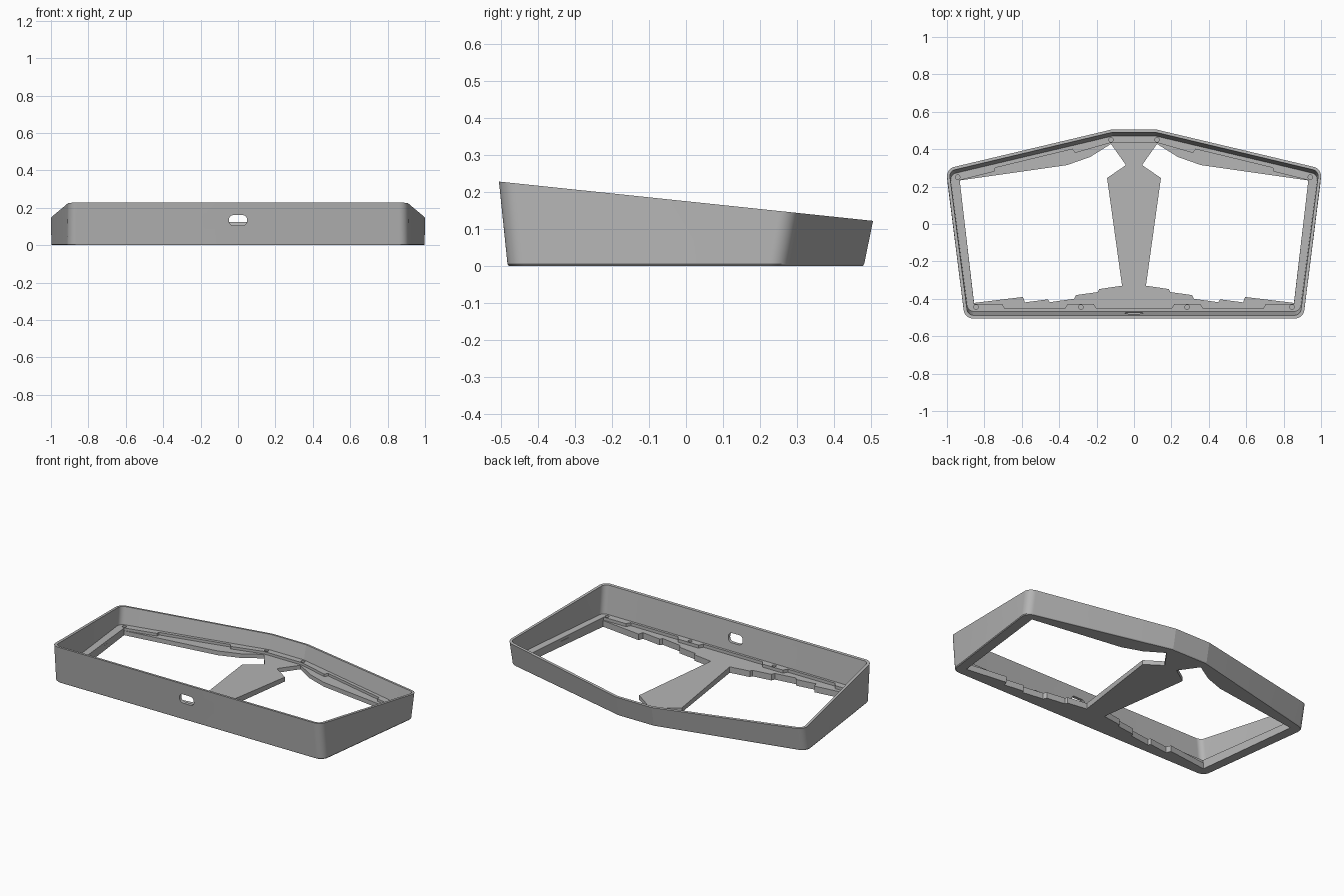
import bpy, bmesh
from math import radians, sin, cos, pi
from mathutils import Vector

cube = bpy.data.objects.get("Cube")
if cube:
    bpy.data.objects.remove(cube, do_unlink=True)

grey = bpy.data.materials.new("satin_grey")
grey.use_nodes = True
colour = (0.46, 0.46, 0.46, 1)
grey.diffuse_color = colour
grey.node_tree.nodes["Principled BSDF"].inputs["Base Color"].default_value = colour


def mirrored(half):
    """Close a half outline across the x = 0 plane."""
    return half + [(-x, y) for x, y in reversed(half)]


def rounded(points, radii, steps=10):
    """Round each corner of a 2D outline with its own radius."""
    out = []
    for i, (p, r) in enumerate(zip(points, radii)):
        p = Vector(p)
        if r == 0:
            out.append(tuple(p))
            continue
        a = (Vector(points[i - 1]) - p).normalized()
        b = (Vector(points[(i + 1) % len(points)]) - p).normalized()
        half = a.angle(b) / 2
        centre = p + (a + b).normalized() * r / sin(half)
        reach = r * cos(half) / sin(half)
        start, end = p + a * reach - centre, p + b * reach - centre
        turn = start.angle(end)
        for k in range(steps + 1):
            t = k / steps
            v = (start * sin((1 - t) * turn) + end * sin(t * turn)) / sin(turn)
            out.append(tuple(centre + v))
    return out


def outline(half, r):
    radii = [0] + [r] * (len(half) - 1)
    return rounded(mirrored(half), radii + radii[::-1])


def at_height(points, height):
    return [Vector((x, y, height(y))) for x, y in points]


def loft(name, loops):
    """Closed solid through matching loops."""
    bm = bmesh.new()
    rings = [[bm.verts.new(p) for p in loop] for loop in loops]
    n = len(rings[0])
    bm.faces.new(rings[0])
    bm.faces.new(rings[-1])
    for low, high in zip(rings, rings[1:]):
        for i in range(n):
            j = (i + 1) % n
            bm.faces.new((low[i], low[j], high[j], high[i]))
    bmesh.ops.recalc_face_normals(bm, faces=bm.faces)
    mesh = bpy.data.meshes.new(name)
    bm.to_mesh(mesh)
    bm.free()
    mesh.materials.append(grey)
    obj = bpy.data.objects.new(name, mesh)
    bpy.context.collection.objects.link(obj)
    return obj


def prism(name, points, low, high):
    return loft(name, [[(x, y, low) for x, y in points], [(x, y, high) for x, y in points]])


def cut(obj, cutter):
    cutter.hide_render = True
    mod = obj.modifiers.new("cut", 'BOOLEAN')
    mod.operation = 'DIFFERENCE'
    mod.solver = 'EXACT'
    mod.object = cutter
    bpy.context.view_layer.objects.active = obj
    bpy.ops.object.modifier_apply(modifier=mod.name)
    bpy.data.objects.remove(cutter, do_unlink=True)


def rim_z(y):
    return 0.175 - 0.105 * y


def floor_z(y):
    return 0.031 - 0.016 * y


def ledge_z(y):
    return 0.048 - 0.02 * y


# Case body: flared outline with a sloping rim
base = outline([(0.12, 0.481), (1.003, 0.268), (0.908, -0.482)], 0.05)
top = outline([(0.12, 0.505), (1.005, 0.295), (0.905, -0.505)], 0.05)
foot = [(x * 0.996, y * 0.992) for x, y in base]
case = loft("case_shell", [at_height(foot, lambda y: 0), at_height(base, lambda y: 0.005),
                           at_height(top, rim_z)])

# Hollow interior
pocket_low = at_height(outline([(0.115, 0.467), (0.983, 0.262), (0.887, -0.465)], 0.035), floor_z)
pocket_rim = at_height(outline([(0.117, 0.49), (0.988, 0.283), (0.889, -0.488)], 0.035), rim_z)
pocket_high = [b + (b - a) * 0.2 for a, b in zip(pocket_low, pocket_rim)]
cut(case, loft("pocket_cutter", [pocket_low, pocket_high]))

# Two floor openings that leave the central spine
opening = [(0.064, -0.33), (0.187, -0.348), (0.193, -0.364), (0.31, -0.38), (0.32, -0.4),
           (0.45, -0.418), (0.46, -0.403), (0.583, -0.419), (0.594, -0.39), (0.855, -0.422),
           (0.932, 0.233), (0.358, 0.315), (0.235, 0.358), (0.123, 0.428),
           (0.043, 0.315), (0.144, 0.246)]
for side in (1, -1):
    cut(case, prism("opening_cutter", [(side * x, y) for x, y in opening], -0.1, 0.1))

# Cable port in the front wall
port = rounded([(-0.048, 0.105), (0.048, 0.105), (0.048, 0.161), (-0.048, 0.161)], [0.024] * 4)
cut(case, loft("port_cutter", [[(x, y, z) for x, z in port] for y in (-0.6, -0.4)]))

# Raised ledge with mounting tabs
ring = outline([(0.117, 0.473), (0.99, 0.268), (0.894, -0.472)], 0.04)
ledge = loft("mounting_ledge", [at_height(ring, lambda y: 0.012), at_height(ring, ledge_z)])
inner = [(0.128, 0.433), (0.315, 0.38), (0.33, 0.4), (0.743, 0.3), (0.745, 0.281),
         (0.932, 0.234), (0.855, -0.427), (0.705, -0.428), (0.69, -0.453),
         (0.37, -0.453), (0.355, -0.428), (0.215, -0.428), (0.2, -0.453)]
cut(ledge, prism("ledge_cutter", mirrored(inner), -0.1, 0.2))

# Screw holes in the tabs
for x, y in [(0.123, 0.45), (0.943, 0.251), (0.845, -0.444), (0.284, -0.444)]:
    for side in (1, -1):
        circle = [(side * x + 0.012 * cos(k * pi / 10), y + 0.012 * sin(k * pi / 10))
                  for k in range(20)]
        cut(ledge, prism("screw_cutter", circle, 0.02, 0.2))

# Smooth corners, crisp edges
bpy.ops.object.select_all(action='DESELECT')
for obj in (case, ledge):
    obj.select_set(True)
bpy.context.view_layer.objects.active = case
bpy.ops.object.shade_smooth_by_angle(angle=radians(12))
